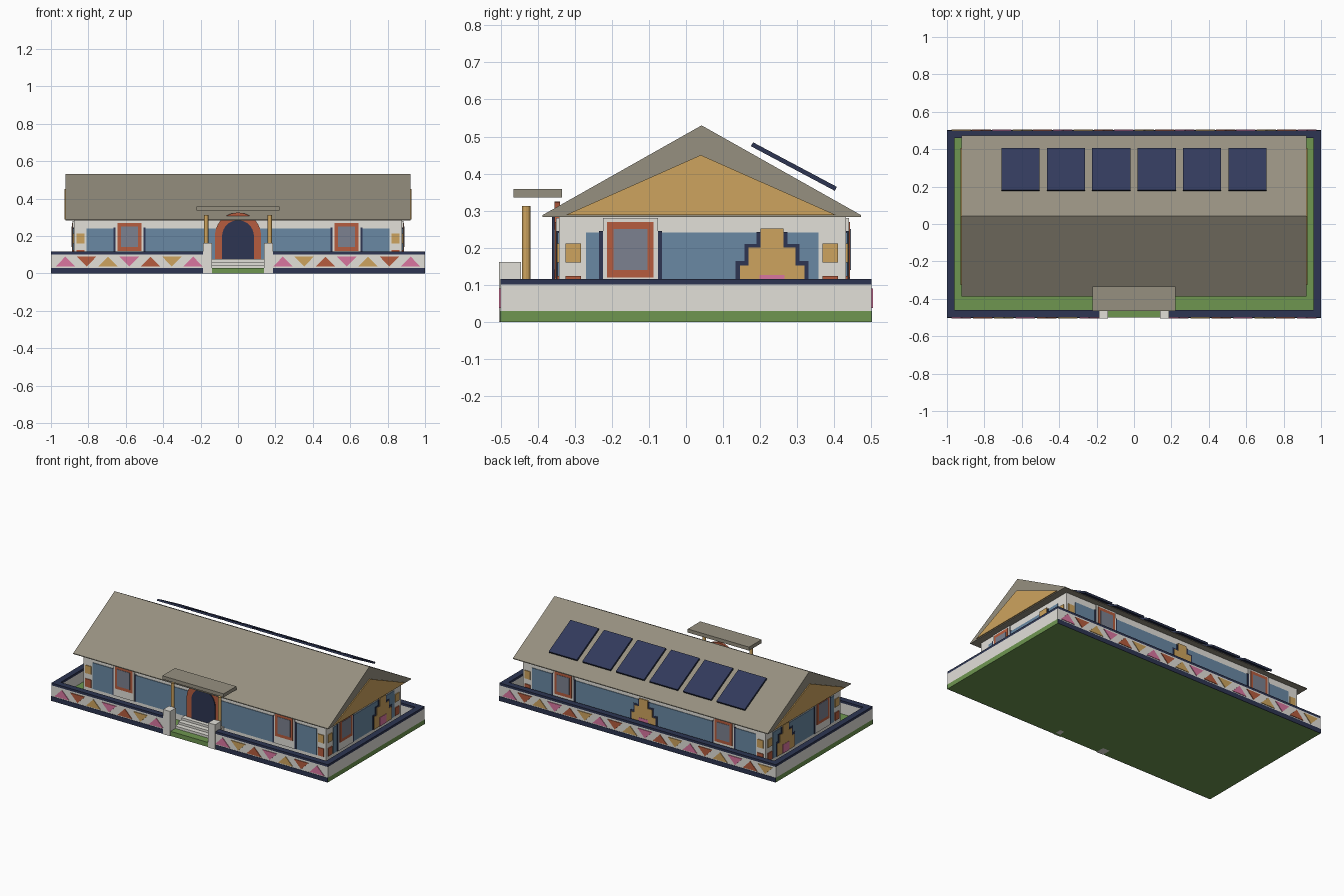
import bpy, bmesh, math
from mathutils import Matrix

if "Cube" in bpy.data.objects:
    bpy.data.objects.remove(bpy.data.objects["Cube"])


def material(name, r, g, b):
    lin = [((c / 255 + 0.055) / 1.055) ** 2.4 for c in (r, g, b)]
    m = bpy.data.materials.new(name)
    m.diffuse_color = (*lin, 1)
    m.use_nodes = True
    m.node_tree.nodes["Principled BSDF"].inputs["Base Color"].default_value = m.diffuse_color
    return m


WHITE = material("lime white", 226, 224, 217)
NAVY = material("navy", 45, 53, 82)
GRASS = material("grass green", 110, 150, 80)
PINK = material("pink", 218, 118, 160)
RED = material("terracotta", 182, 92, 62)
OCHRE = material("ochre", 206, 164, 94)
BLUE = material("wall blue", 106, 137, 164)
ROOF = material("roof grey", 150, 144, 128)
GLASS = material("window grey", 124, 129, 144)
SOLAR = material("solar blue", 50, 58, 92)


def finish(bm, name, mat):
    bmesh.ops.recalc_face_normals(bm, faces=bm.faces[:])
    me = bpy.data.meshes.new(name)
    bm.to_mesh(me)
    bm.free()
    me.materials.append(mat)
    ob = bpy.data.objects.new(name, me)
    bpy.context.collection.objects.link(ob)
    return ob


def prism(name, mat, pts, axis, a, b):
    """Outline (u, z) extruded from a to b along the x or y axis."""
    bm = bmesh.new()
    put = (lambda u, z, d: (d, u, z)) if axis == "x" else (lambda u, z, d: (u, d, z))
    rings = [[bm.verts.new(put(u, z, d)) for u, z in pts] for d in (a, b)]
    bm.faces.new(rings[0])
    bm.faces.new(rings[1])
    n = len(pts)
    for i in range(n):
        j = (i + 1) % n
        bm.faces.new((rings[0][i], rings[0][j], rings[1][j], rings[1][i]))
    return finish(bm, name, mat)


def rect(u0, u1, z0, z1):
    return [(u0, z0), (u1, z0), (u1, z1), (u0, z1)]


def box(name, mat, x0, x1, y0, y1, z0, z1):
    return prism(name, mat, rect(x0, x1, z0, z1), "y", y0, y1)


# House walls: axis, surface position, outward sign
WALLS = {"front": ("y", -0.343, -1), "back": ("y", 0.432, 1),
         "right": ("x", 0.877, 1), "left": ("x", -0.877, -1)}


def plate(name, mat, wall, pts, depth):
    axis, pos, s = WALLS[wall]
    prism(f"{wall}_{name}", mat, pts, axis, pos + s * max(depth - 0.008, -0.001), pos + s * depth)


def window(wall, u):
    plate("window_navy_edge", NAVY, wall, rect(u - 0.085, u + 0.085, 0.07, 0.245), 0.006)
    plate("window_surround", WHITE, wall, rect(u - 0.074, u + 0.074, 0.07, 0.28), 0.008)
    plate("window_frame", RED, wall, rect(u - 0.063, u + 0.063, 0.12, 0.27), 0.011)
    plate("window_pane", GLASS, wall, rect(u - 0.046, u + 0.046, 0.14, 0.25), 0.013)


def stepped(u, steps):
    """Symmetric stepped pyramid outline from (half width, top) pairs."""
    right, z = [], 0.07
    for w, top in steps:
        right += [(w, z), (w, top)]
        z = top
    return [(u + w, z) for w, z in right] + [(u - w, z) for w, z in reversed(right)]


def motif(wall, u):
    plate("motif_outline", NAVY, wall, stepped(u, [(0.098, 0.164), (0.074, 0.21), (0.042, 0.242)]), 0.006)
    plate("motif_steps", OCHRE, wall, stepped(u, [(0.087, 0.152), (0.063, 0.2), (0.031, 0.252)]), 0.009)
    plate("motif_centre", PINK, wall, rect(u - 0.034, u + 0.034, 0.07, 0.127), 0.011)


# Lawn and house body
box("lawn", GRASS, -1, 1, -0.5, 0.5, 0, 0.03)
box("house_body", WHITE, -0.877, 0.877, -0.343, 0.432, 0.03, 0.285)

# Painted blue panels and corner squares on all four walls
for wall in WALLS:
    lo, hi = (-0.81, 0.81) if wall in ("front", "back") else (-0.27, 0.357)
    plate("blue_panel", BLUE, wall, rect(lo, hi, 0.07, 0.241), 0.004)
    for c in ((-0.842, 0.842) if hi > 0.5 else (-0.304, 0.389)):
        for mat, z in ((OCHRE, 0.186), (RED, 0.098)):
            plate("corner_square", mat, wall, rect(c - 0.021, c + 0.021, z - 0.026, z + 0.026), 0.005)
for wall in ("front", "back"):
    for u in (-0.58, 0.58):
        window(wall, u)
for wall in ("left", "right"):
    window(wall, -0.15)
    motif(wall, 0.232)
motif("back", 0)


# Arched doorway
def arch(r, base, spring):
    n = 20
    return [(-r, base)] + [(-r * math.cos(math.pi * i / n), spring + r * math.sin(math.pi * i / n))
                           for i in range(n + 1)] + [(r, base)]


prism("door_arch", RED, arch(0.123, 0.03, 0.202), "y", -0.34, -0.355)
prism("door", NAVY, arch(0.085, 0.07, 0.199), "y", -0.352, -0.361)

# Gable roof with painted gable plates
prism("roof", ROOF, [(-0.387, 0.283), (0.472, 0.283), (0.472, 0.288), (0.042, 0.53), (-0.387, 0.288)],
      "x", -0.922, 0.922)
for s in (-1, 1):
    prism("gable_panel", OCHRE, [(-0.325, 0.288), (0.405, 0.288), (0.04, 0.45)], "x", s * 0.92, s * 0.928)

# Solar panels on the rear slope
for i in range(6):
    bm = bmesh.new()
    bmesh.ops.create_cube(bm, size=1, matrix=Matrix.Translation(((i - 2.5) * 0.2428, 0.291, 0.419))
                          @ Matrix.Rotation(math.radians(-28), 4, "X")
                          @ Matrix.Diagonal((0.204, 0.256, 0.012, 1)))
    ob = finish(bm, "solar_panel", NAVY)
    ob.data.materials.append(SOLAR)
    for f in ob.data.polygons:
        f.material_index = 1 if f.normal.z > 0.6 else 0

# Porch canopy, posts and steps
box("porch_canopy", ROOF, -0.222, 0.222, -0.465, -0.335, 0.335, 0.358)
for s in (-1, 1):
    bm = bmesh.new()
    bmesh.ops.create_cone(bm, cap_ends=True, segments=12, radius1=0.011, radius2=0.011, depth=0.282,
                          matrix=Matrix.Translation((s * 0.17, -0.431, 0.171)))
    finish(bm, "porch_post", OCHRE)
for i in range(3):
    box("entry_step", WHITE, -0.14, 0.14, -0.45 + i * 0.032, -0.34, 0.03, 0.046 + i * 0.015)

# Boundary wall with navy cap; navy base band at front and back
GAP = 0.187
runs = [(-1, -GAP, -0.5, -0.46), (GAP, 1, -0.5, -0.46), (-1, 1, 0.46, 0.5),
        (-1, -0.96, -0.46, 0.46), (0.96, 1, -0.46, 0.46)]
for x0, x1, y0, y1 in runs:
    box("boundary_wall", WHITE, x0, x1, y0, y1, 0.03, 0.101)
    box("boundary_cap", NAVY, x0, x1, y0, y1, 0.101, 0.116)
for x0, x1, s in ((-1, -GAP, -1), (GAP, 1, -1), (-1, 1, 1)):
    box("boundary_base_band", NAVY, x0, x1, s * 0.498, s * 0.502, 0, 0.03)
for s in (-1, 1):
    x = s * 0.163
    box("gate_post", WHITE, x - 0.025, x + 0.025, -0.505, -0.445, 0, 0.162)


# Painted triangles, alternately upright and inverted
def triangle(x, up, mat, s):
    base, tip = (0.037, 0.09) if up else (0.09, 0.037)
    prism("wall_triangle", mat, [(x - 0.052, base), (x + 0.052, base), (x, tip)], "y", s * 0.498, s * 0.504)


COLS = (PINK, OCHRE, RED)
for side in (-1, 1):
    for i in range(7):
        triangle(side * (0.24 + i * 0.1138), i % 2 == 0, COLS[i % 3], -1)
for i in range(18):
    triangle(0.925 - i * 0.1088, i % 2 == 0, (PINK, RED, OCHRE)[i % 3], 1)
